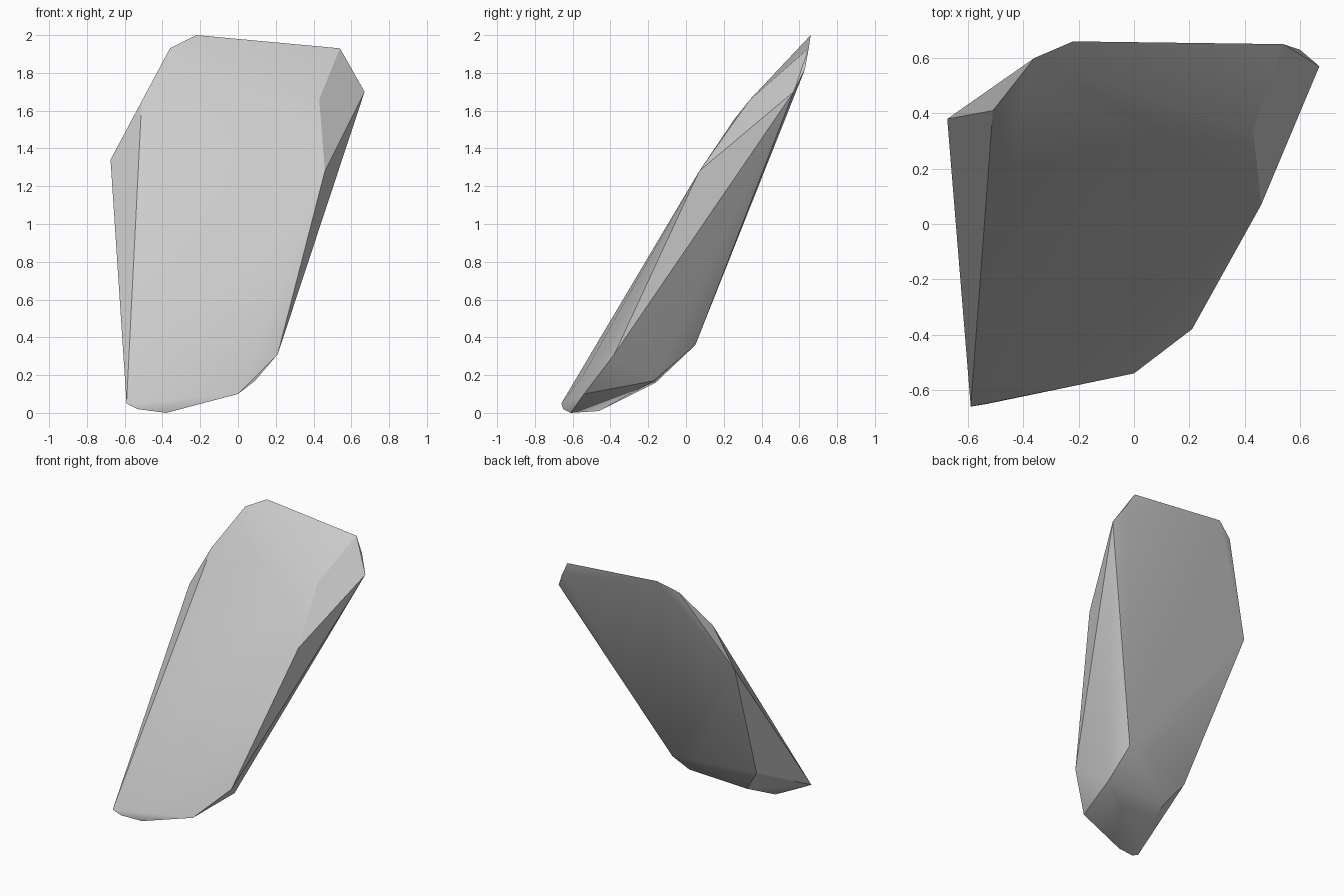
import bpy, bmesh

if "Cube" in bpy.data.objects:
    bpy.data.objects.remove(bpy.data.objects["Cube"])

# Corner points of the leaning stone shard; its faces are their convex hull
crest = [(-0.22, 0.66, 2.0), (0.54, 0.65, 1.93), (0.60, 0.63, 1.82),
         (0.67, 0.57, 1.70), (-0.36, 0.60, 1.93)]
front = [(-0.39, 0.49, 1.80), (0.43, 0.34, 1.66), (0.22, 0.26, 1.56),
         (0.46, 0.07, 1.28), (0.21, -0.38, 0.31), (-0.19, -0.55, 0.19)]
left = [(-0.675, 0.38, 1.34), (-0.51, 0.41, 1.65), (-0.59, -0.66, 0.05)]
back = [(0.08, 0.05, 0.36), (-0.12, 0.04, 0.37), (-0.53, -0.09, 0.34),
        (0.09, -0.17, 0.17), (-0.40, -0.16, 0.16)]
foot = [(0.0, -0.54, 0.10), (-0.53, -0.65, 0.02), (-0.43, -0.46, 0.01),
        (-0.38, -0.61, 0.0)]

bm = bmesh.new()
for p in crest + front + left + back + foot:
    bm.verts.new(p)
hull = bmesh.ops.convex_hull(bm, input=bm.verts[:])
loose = [v for v in bm.verts if not v.link_faces]
bmesh.ops.delete(bm, geom=loose, context='VERTS')
bmesh.ops.recalc_face_normals(bm, faces=bm.faces[:])

# Stone shard
mesh = bpy.data.meshes.new("stone_shard")
bm.to_mesh(mesh)
bm.free()
shard = bpy.data.objects.new("stone_shard", mesh)
bpy.context.collection.objects.link(shard)

# Soften shallow edges, keep the strong ridges crisp
bpy.context.view_layer.objects.active = shard
shard.select_set(True)
bpy.ops.object.shade_smooth_by_angle(angle=0.5)
